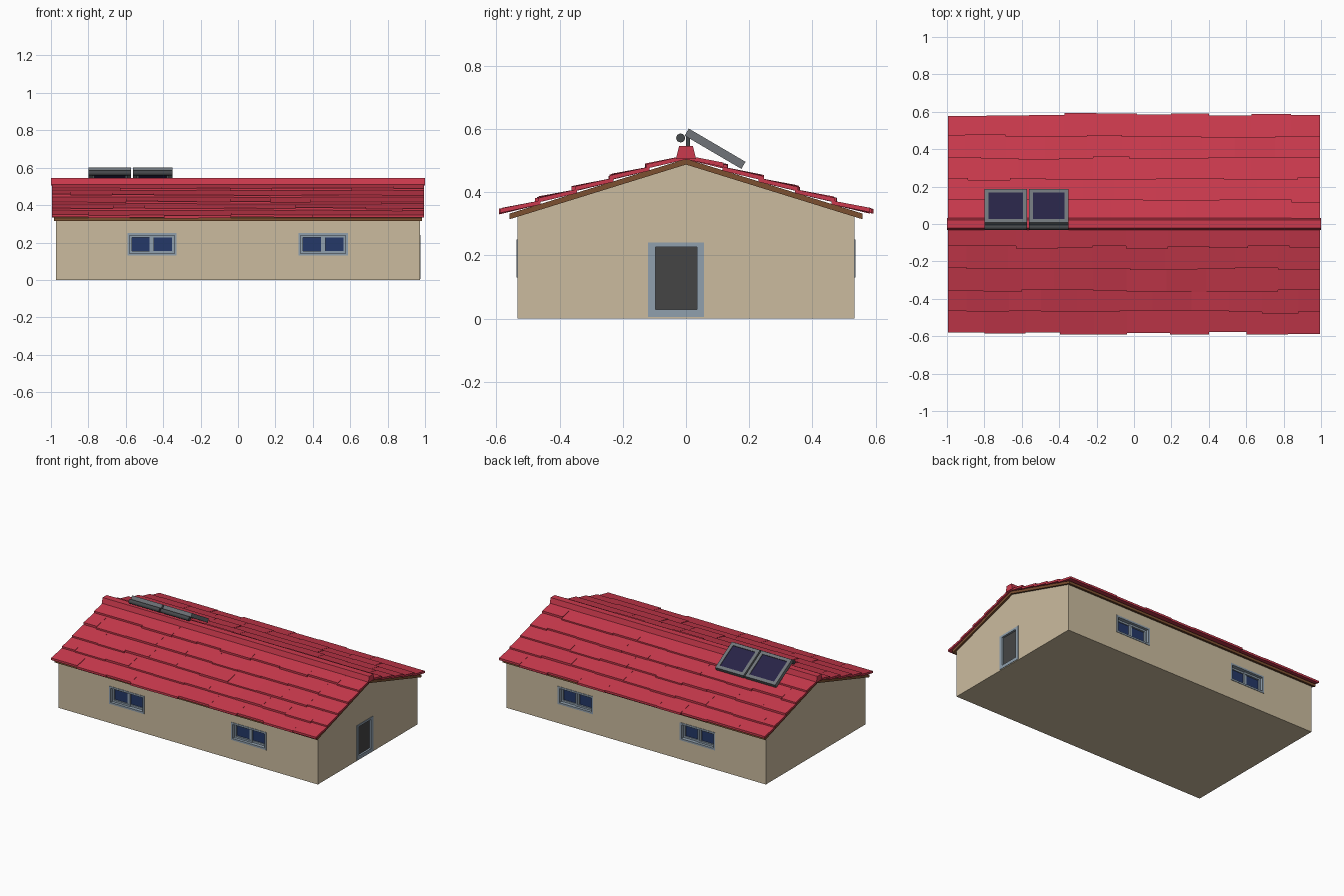
import bpy, bmesh, math, random
from mathutils import Matrix, Vector

if "Cube" in bpy.data.objects:
    bpy.data.objects.remove(bpy.data.objects["Cube"])

random.seed(4)


def material(name, r, g, b):
    m = bpy.data.materials.new(name)
    m.diffuse_color = (r, g, b, 1)
    m.use_nodes = True
    m.node_tree.nodes["Principled BSDF"].inputs["Base Color"].default_value = m.diffuse_color
    return m


RED = material("red tile", 0.60, 0.042, 0.075)
BEIGE = material("beige wall", 0.60, 0.50, 0.345)
BROWN = material("brown wood", 0.20, 0.08, 0.03)
FRAME = material("blue grey frame", 0.28, 0.35, 0.42)
GLASS = material("blue glass", 0.018, 0.04, 0.14)
DOOR = material("dark grey door", 0.06, 0.06, 0.06)
CELL = material("navy solar cell", 0.02, 0.017, 0.06)
STEEL = material("grey steel", 0.16, 0.175, 0.19)
TANK = material("dark tank", 0.06, 0.065, 0.07)

X, Y = 0.972, 0.533          # wall half sizes
SLOPE, PEAK = 0.31, 0.487    # roof pitch and wall apex


def finish(bm, name, mat):
    bmesh.ops.recalc_face_normals(bm, faces=bm.faces)
    me = bpy.data.meshes.new(name)
    bm.to_mesh(me)
    bm.free()
    me.materials.append(mat)
    ob = bpy.data.objects.new(name, me)
    bpy.context.collection.objects.link(ob)
    return ob


def boxes(name, mat, spans, matrix=Matrix()):
    """One object from boxes given as (x0, x1, y0, y1, z0, z1)."""
    bm = bmesh.new()
    for x0, x1, y0, y1, z0, z1 in spans:
        m = Matrix.Translation(((x0 + x1) / 2, (y0 + y1) / 2, (z0 + z1) / 2))
        m = matrix @ m @ Matrix.Diagonal((abs(x1 - x0), abs(y1 - y0), abs(z1 - z0), 1))
        bmesh.ops.create_cube(bm, size=1, matrix=m)
    return finish(bm, name, mat)


def add_prism(bm, profile, x0, x1):
    """Extrude a (y, z) outline along x."""
    a = [bm.verts.new((x0, y, z)) for y, z in profile]
    b = [bm.verts.new((x1, y, z)) for y, z in profile]
    bm.faces.new(a)
    bm.faces.new(b[::-1])
    n = len(a)
    for i in range(n):
        bm.faces.new((a[i], b[i], b[(i + 1) % n], a[(i + 1) % n]))


def prism(name, mat, profile, x0, x1):
    bm = bmesh.new()
    add_prism(bm, profile, x0, x1)
    return finish(bm, name, mat)


def border(x0, x1, z0, z1, t, y0, y1):
    """Four bars round a rectangle in the xz plane."""
    return [(x0, x1, y0, y1, z0, z0 + t), (x0, x1, y0, y1, z1 - t, z1),
            (x0, x0 + t, y0, y1, z0 + t, z1 - t), (x1 - t, x1, y0, y1, z0 + t, z1 - t)]


# Walls with gables, cut by the openings
eave = PEAK - SLOPE * Y
walls = prism("walls", BEIGE, [(-Y, 0), (Y, 0), (Y, eave), (0, PEAK), (-Y, eave)], -X, X)
windows = [(s, cx) for s in (-1, 1) for cx in (-0.46, 0.455)]
W, Z0, Z1 = 0.132, 0.13, 0.25
holes = [(cx - W, cx + W, s * (Y - 0.035), s * (Y + 0.05), Z0, Z1) for s, cx in windows]
holes.append((X - 0.025, X + 0.05, -0.12, 0.057, 0.005, 0.24))
cutter = boxes("opening_cutter", BEIGE, holes)
mod = walls.modifiers.new("openings", "BOOLEAN")
mod.operation, mod.object, mod.solver = "DIFFERENCE", cutter, "EXACT"
bpy.context.view_layer.objects.active = walls
bpy.ops.object.modifier_apply(modifier=mod.name)
bpy.data.objects.remove(cutter)

# Sliding windows on both long sides
for i, (s, cx) in enumerate(windows):
    def d(depth):
        return s * (Y + depth)
    bars = border(cx - W, cx + W, Z0, Z1, 0.012, d(-0.034), d(0.003))
    bars += border(cx - W + 0.012, cx + 0.012, Z0 + 0.012, Z1 - 0.012, 0.012, d(-0.034), d(-0.016))
    bars += border(cx - 0.012, cx + W - 0.012, Z0 + 0.012, Z1 - 0.012, 0.012, d(-0.034), d(-0.022))
    boxes(f"window_frame_{i + 1}", FRAME, bars)
    boxes(f"window_glass_{i + 1}", GLASS,
          [(cx - W + 0.02, cx + W - 0.02, d(-0.034), d(-0.028), Z0 + 0.02, Z1 - 0.02)])

# Door on the right gable
boxes("door_frame", FRAME, [(X - 0.024, X + 0.003, -0.12, -0.096, 0.005, 0.24),
                            (X - 0.024, X + 0.003, 0.034, 0.057, 0.005, 0.24),
                            (X - 0.024, X + 0.003, -0.096, 0.034, 0.226, 0.24),
                            (X - 0.024, X + 0.003, -0.096, 0.034, 0.005, 0.028)])
boxes("door_leaf", DOOR, [(X - 0.024, X - 0.010, -0.097, 0.035, 0.027, 0.227)])

# Wooden roof deck
E, T = 0.558, 0.018
prism("roof_deck", BROWN,
      [(-E, PEAK - SLOPE * E), (0, PEAK), (E, PEAK - SLOPE * E),
       (E, PEAK + T - SLOPE * E), (0, PEAK + T), (-E, PEAK + T - SLOPE * E)], -0.985, 0.985)

# Overlapping tile rows, each tile slightly uneven
bm = bmesh.new()
for side in (-1, 1):
    for row in range(5):
        x, first = -0.995, True
        while x < 0.99:
            width = random.uniform(0.17, 0.23) * (0.5 if first and row % 2 else 1)
            x1 = x + width if x + width < 0.92 else 0.995
            h = 0.115 * row
            t = h + 0.125 + random.uniform(-0.008, 0.008)
            lift = random.uniform(0.009, 0.014)
            za, zb = PEAK + T - SLOPE * h, PEAK + T - SLOPE * t
            add_prism(bm, [(side * h, za - 0.002), (side * t, zb + lift - 0.002),
                           (side * t, zb + lift + 0.012), (side * h, za + 0.011)], x, x1)
            x, first = x1, False
finish(bm, "roof_tiles", RED)

# Ridge cap
prism("ridge_cap", RED, [(-0.032, 0.505), (0.032, 0.505), (0.022, 0.545), (-0.022, 0.545)], -1.0, 1.0)

# Solar heater: two tilted collectors, tanks and legs
tilt = Matrix.Translation((0, 0.092, 0.537)) @ Matrix.Rotation(-0.53, 4, 'X')
for i, (x0, x1) in enumerate([(-0.80, -0.572), (-0.562, -0.35)]):
    L, b = 0.104, 0.022
    boxes(f"collector_frame_{i + 1}", STEEL,
          [(x0, x1, -L, -L + b, -0.013, 0.013), (x0, x1, L - b, L, -0.013, 0.013),
           (x0, x0 + b, -L + b, L - b, -0.013, 0.013),
           (x1 - b, x1, -L + b, L - b, -0.013, 0.013)], tilt)
    boxes(f"collector_cells_{i + 1}", CELL,
          [(x0 + b / 2, x1 - b / 2, -L + b / 2, L - b / 2, -0.011, 0.009)], tilt)
    boxes(f"collector_legs_{i + 1}", TANK,
          [(x, x + 0.012, 0.0, 0.012, 0.53, 0.58) for x in (x0 + 0.02, x1 - 0.032)])
    bm = bmesh.new()
    bmesh.ops.create_cone(bm, cap_ends=True, segments=16, radius1=0.014, radius2=0.014,
                          depth=x1 - x0,
                          matrix=Matrix.Translation(((x0 + x1) / 2, -0.017, 0.571))
                          @ Matrix.Rotation(math.pi / 2, 4, 'Y'))
    tank = finish(bm, f"tank_{i + 1}", TANK)
    for p in tank.data.polygons:
        p.use_smooth = len(p.vertices) == 4
